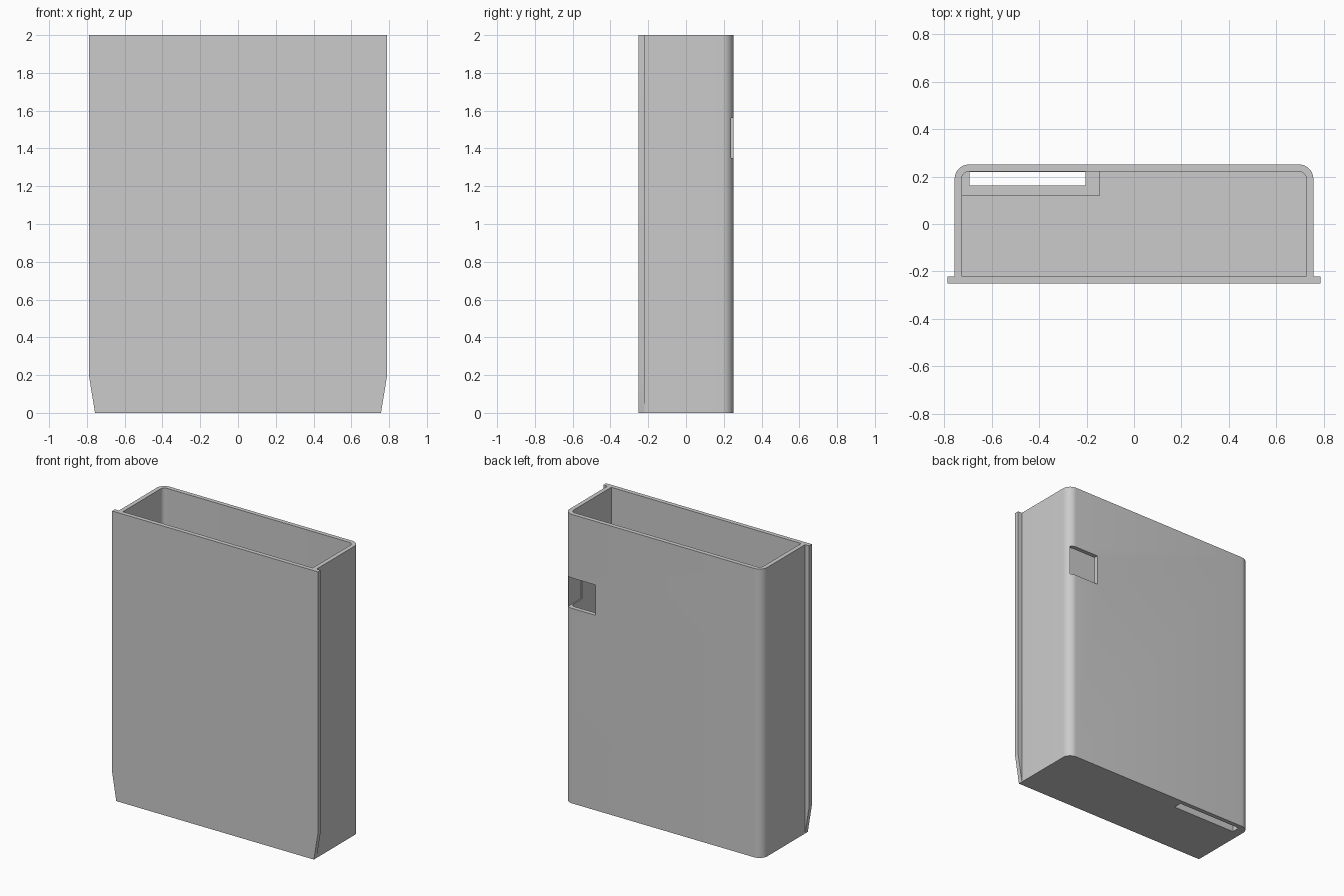
import bpy, bmesh, math
from mathutils import Vector

cube = bpy.data.objects.get("Cube")
if cube:
    bpy.data.objects.remove(cube, do_unlink=True)

# Overall dimensions
HEIGHT, WALL = 2.0, 0.03
BODY_X, BACK_Y, PLATE_X = 0.757, 0.251, 0.788
FRONT_Y = -BACK_Y + WALL

grey = bpy.data.materials.new("plain_grey")
grey.use_nodes = True
grey.diffuse_color = (0.6, 0.6, 0.6, 1)
grey.node_tree.nodes["Principled BSDF"].inputs["Base Color"].default_value = (0.6, 0.6, 0.6, 1)


def prism(name, outline, offset):
    """Extrude a closed outline of 3D points along an offset."""
    bm = bmesh.new()
    face = bm.faces.new([bm.verts.new(p) for p in outline])
    result = bmesh.ops.extrude_face_region(bm, geom=[face])
    verts = [v for v in result["geom"] if isinstance(v, bmesh.types.BMVert)]
    bmesh.ops.translate(bm, verts=verts, vec=Vector(offset))
    bmesh.ops.recalc_face_normals(bm, faces=bm.faces[:])
    mesh = bpy.data.meshes.new(name)
    bm.to_mesh(mesh)
    bm.free()
    mesh.materials.append(grey)
    obj = bpy.data.objects.new(name, mesh)
    bpy.context.collection.objects.link(obj)
    return obj


def box(name, x, y, z):
    outline = [(x[0], y[0], z[0]), (x[1], y[0], z[0]), (x[1], y[1], z[0]), (x[0], y[1], z[0])]
    return prism(name, outline, (0, 0, z[1] - z[0]))


def rounded_back(half_x, front, back, radius, z, steps=10):
    """Rectangle outline whose two back corners are rounded."""
    points = [(-half_x, front, z), (half_x, front, z)]
    for side, start in ((1, 0), (-1, 90)):
        for i in range(steps + 1):
            a = math.radians(start + 90 * i / steps)
            points.append((side * (half_x - radius) + radius * math.cos(a),
                           back - radius + radius * math.sin(a), z))
    return points


def activate(obj):
    bpy.ops.object.select_all(action="DESELECT")
    obj.select_set(True)
    bpy.context.view_layer.objects.active = obj


def cut(obj, cutter):
    mod = obj.modifiers.new("cut", "BOOLEAN")
    mod.operation, mod.solver, mod.object = "DIFFERENCE", "EXACT", cutter
    activate(obj)
    bpy.ops.object.modifier_apply(modifier=mod.name)


# Hollow shell: floor, sides and rounded back
shell = prism("shell", rounded_back(BODY_X, FRONT_Y, BACK_Y, 0.06, 0), (0, 0, HEIGHT))
cavity = prism("cavity_cutter",
               rounded_back(BODY_X - WALL, FRONT_Y - 0.1, BACK_Y - WALL, 0.03, WALL),
               (0, 0, HEIGHT))

# Raised surround for the floor slot
slot_surround = box("slot_surround", (-0.735, -0.145), (0.118, 0.23), (0.01, 0.10))

# Openings: window at the back left corner, slot through the floor
window = box("window_cutter", (0.518, 0.735), (0.1, 0.4), (1.35, 1.56))
slot = box("slot_cutter", (-0.695, -0.205), (0.162, 0.22), (-0.1, 0.3))
for cutter in (cavity, window, slot):
    cut(shell, cutter)
cut(slot_surround, slot)
for cutter in (cavity, window, slot):
    bpy.data.objects.remove(cutter, do_unlink=True)

# Front plate with overhanging edges that taper in at the bottom
half = [(BODY_X, 0), (PLATE_X, 0.19), (PLATE_X, HEIGHT)]
outline = [(x, -BACK_Y, z) for x, z in half] + [(-x, -BACK_Y, z) for x, z in reversed(half)]
front_plate = prism("front_plate", outline, (0, WALL, 0))

for obj in (shell, slot_surround, front_plate):
    activate(obj)
    bpy.ops.object.shade_smooth_by_angle(angle=math.radians(30))
